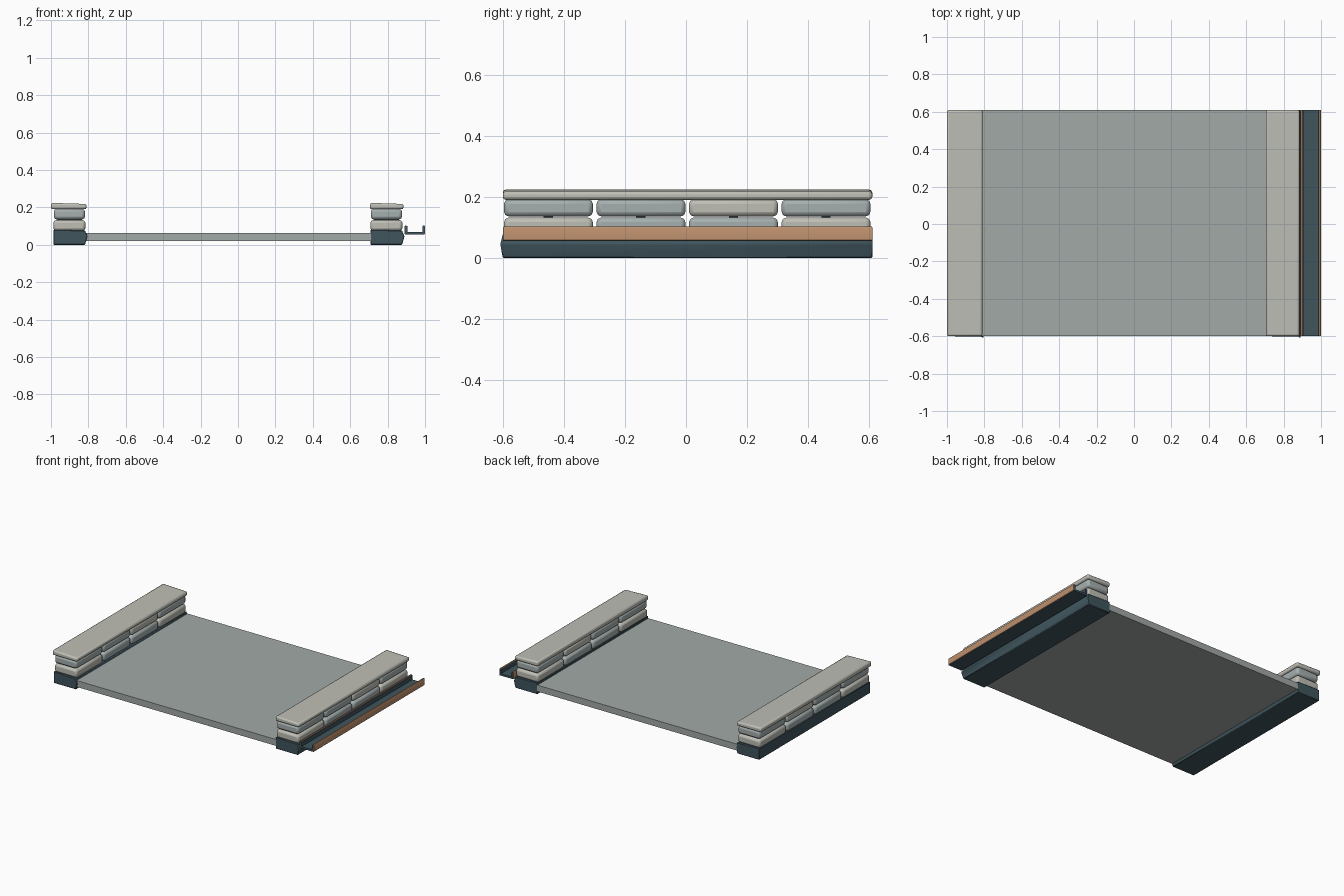
import bpy, bmesh

if "Cube" in bpy.data.objects:
    bpy.data.objects.remove(bpy.data.objects["Cube"])

def material(name, rgb):
    m = bpy.data.materials.new(name)
    m.diffuse_color = (*rgb, 1)
    m.use_nodes = True
    m.node_tree.nodes["Principled BSDF"].inputs["Base Color"].default_value = m.diffuse_color
    return m

COOL = material("cool_stone", (0.38, 0.43, 0.43))
WARM = material("warm_stone", (0.52, 0.52, 0.47))
DARK = material("dark_teal", (0.05, 0.09, 0.11))
DECK = material("deck_grey", (0.36, 0.40, 0.39))
COPPER = material("copper", (0.50, 0.27, 0.15))

def finish(name, bm, mat, bevel=0, seg=2):
    bmesh.ops.recalc_face_normals(bm, faces=bm.faces)
    me = bpy.data.meshes.new(name)
    bm.to_mesh(me)
    bm.free()
    ob = bpy.data.objects.new(name, me)
    bpy.context.collection.objects.link(ob)
    me.materials.append(mat)
    if bevel:
        b = ob.modifiers.new("bevel", 'BEVEL')
        b.width, b.segments = bevel, seg
    bpy.ops.object.select_all(action='DESELECT')
    ob.select_set(True)
    bpy.context.view_layer.objects.active = ob
    bpy.ops.object.shade_smooth_by_angle(angle=0.7)
    return ob

def box(name, x, y, z, mat, bevel=0, top_drop=0):
    bm = bmesh.new()
    bmesh.ops.create_cube(bm, size=1)
    for v in bm.verts:
        right_top = v.co.x > 0 and v.co.z > 0
        v.co = [r[0] if c < 0 else r[1] for c, r in zip(v.co, (x, y, z))]
        if right_top:
            v.co.z -= top_drop
    return finish(name, bm, mat, bevel)

def extrude_y(name, profile, y0, y1, mat, bevel=0, nose=None):
    bm = bmesh.new()
    a = [bm.verts.new((x, y0, z)) for x, z in profile]
    b = [bm.verts.new((x, y1, z)) for x, z in profile]
    n = len(profile)
    bm.faces.new(a)
    bm.faces.new(b[::-1])
    for i in range(n):
        bm.faces.new((a[i], b[i], b[(i + 1) % n], a[(i + 1) % n]))
    if nose is not None:
        a[nose].co.y -= 0.01
    return finish(name, bm, mat, bevel, 1)

# Walkway slab
box("deck", (-0.815, 0.71), (-0.6, 0.61), (0.02, 0.064), DECK)

# Two parapet walls: footing, two stone courses, joint pads, coping
lower = (WARM, COOL, COOL, WARM)
upper = (COOL, COOL, WARM, COOL)
for side, x0 in (("left", -0.99), ("right", 0.705)):
    footing = [(0.003, 0), (0.172, 0), (0.185, 0.045), (0.172, 0.076), (0.003, 0.08)]
    extrude_y(side + "_footing", [(x0 + x, z) for x, z in footing],
              -0.6, 0.61, DARK, 0.003, nose=2)
    for i in range(4):
        y0 = -0.596 + i * 0.303
        ys = (y0, y0 + 0.291)
        box(f"{side}_lower_stone_{i}", (x0 + 0.003, x0 + 0.174), ys,
            (0.074, 0.132), lower[i], 0.015)
        box(f"{side}_upper_stone_{i}", (x0 + 0.005, x0 + 0.172), ys,
            (0.136, 0.192), upper[i], 0.015)
        box(f"{side}_joint_pad_{i}", (x0 + 0.02, x0 + 0.155),
            (y0 + 0.13, y0 + 0.16), (0.129, 0.139), DARK)
    box(side + "_coping", (x0 - 0.01 if x0 < 0 else x0, x0 + 0.18), (-0.6, 0.61),
        (0.19, 0.224), WARM, 0.01, 0.006)

# Gutter channel along the right wall
extrude_y("gutter_channel",
          [(0.893, 0.055), (0.997, 0.055), (0.997, 0.099), (0.987, 0.099),
           (0.987, 0.068), (0.906, 0.068), (0.906, 0.099), (0.893, 0.099)],
          -0.6, 0.61, DARK)

# Copper side strips with rolled lips
for name, x in (("inner_copper_lip", 0.89), ("outer_copper_lip", 1.0)):
    d = 1 if x < 0.95 else -1
    extrude_y(name, [(x, 0.058), (x + d * 0.004, 0.056), (x + d * 0.004, 0.0985),
                     (x + d * 0.013, 0.0985), (x + d * 0.011, 0.102),
                     (x + d * 0.003, 0.102), (x, 0.097)], -0.598, 0.609, COPPER)
